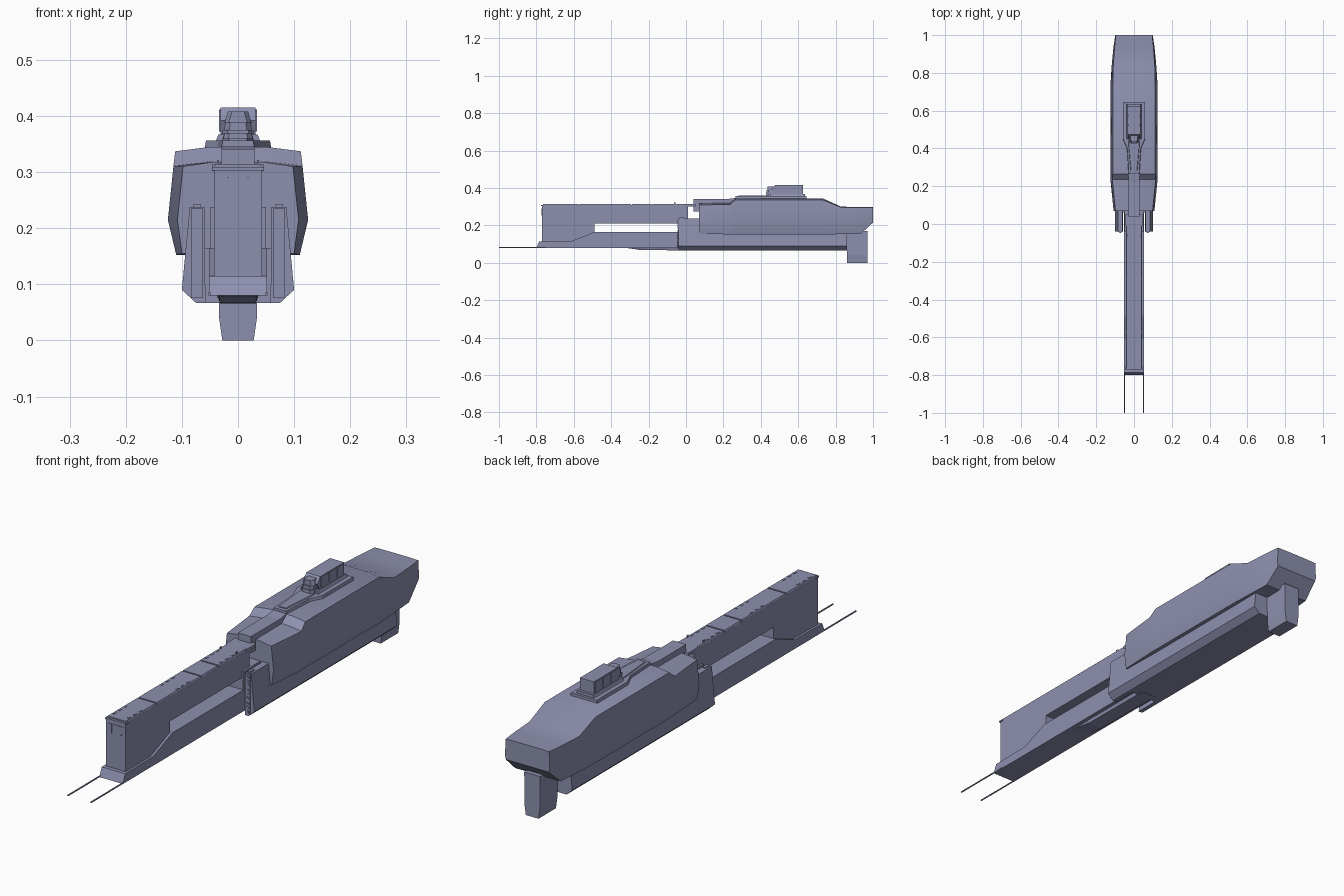
import bpy, bmesh, math

# Blue-grey paint for every part
paint = bpy.data.materials.new("hull_paint")
paint.diffuse_color = (0.27, 0.28, 0.43, 1)


def finish(name, bm):
    bmesh.ops.recalc_face_normals(bm, faces=bm.faces[:])
    me = bpy.data.meshes.new(name)
    bm.to_mesh(me)
    bm.free()
    me.materials.append(paint)
    ob = bpy.data.objects.new(name, me)
    bpy.context.collection.objects.link(ob)
    return ob


def loft(name, rings):
    """Join closed rings of equal point count and cap both ends."""
    bm = bmesh.new()
    vs = [[bm.verts.new(p) for p in r] for r in rings]
    n = len(rings[0])
    for a, b in zip(vs, vs[1:]):
        for i in range(n):
            j = (i + 1) % n
            bm.faces.new((a[i], a[j], b[j], b[i]))
    bm.faces.new(vs[0])
    bm.faces.new(vs[-1])
    return finish(name, bm)


def side_profile(name, pts, w):
    """Extrude a (y, z) outline across x from -w to w."""
    return loft(name, [[(x, y, z) for y, z in pts] for x in (-w, w)])


def plan(name, pts, z0, z1, shrink=0.0):
    """Extrude a half outline (x, y), mirrored over x, from z0 to z1."""
    full = pts + [(-x, y) for x, y in reversed(pts)]
    top = [(x - math.copysign(shrink, x), y, z1) for x, y in full]
    return loft(name, [[(x, y, z0) for x, y in full], top])


def box(name, x0, x1, y0, y1, z0, z1):
    return loft(name, [[(x0, y0, z), (x1, y0, z), (x1, y1, z), (x0, y1, z)] for z in (z0, z1)])


def cylinder(name, x, z, y0, y1, r, n=12):
    ang = [2 * math.pi * i / n for i in range(n)]
    return loft(name, [[(x + r * math.cos(a), y, z + r * math.sin(a)) for a in ang] for y in (y0, y1)])


# Upper hull shell: y, then (x, z) of bottom, waist, shoulder, roof
stations = [
    (0.07, 0.100, 0.155, 0.108, 0.215, 0.098, 0.310, 0.045, 0.318),
    (0.235, 0.110, 0.152, 0.125, 0.215, 0.115, 0.311, 0.050, 0.319),
    (0.265, 0.110, 0.152, 0.125, 0.215, 0.112, 0.337, 0.050, 0.345),
    (0.73, 0.110, 0.152, 0.125, 0.215, 0.112, 0.337, 0.050, 0.345),
    (0.83, 0.106, 0.153, 0.119, 0.215, 0.110, 0.297, 0.050, 0.300),
    (0.935, 0.100, 0.155, 0.109, 0.217, 0.103, 0.297, 0.048, 0.299),
    (1.00, 0.095, 0.215, 0.099, 0.230, 0.096, 0.297, 0.045, 0.298),
]
rings = []
for y, *c in stations:
    half = [(c[i], y, c[i + 1]) for i in range(0, 8, 2)]
    rings.append(half + [(-x, yy, z) for x, yy, z in reversed(half)])
hull = loft("upper_hull", rings)
hull.select_set(True)
bpy.context.view_layer.objects.active = hull
bpy.ops.object.shade_smooth_by_angle(angle=math.radians(30))
hull.select_set(False)

# Lower hull with chamfered bottom
sec = [(0.075, 0.067), (0.100, 0.090), (0.093, 0.165)]
sec += [(-x, z) for x, z in reversed(sec)]
loft("lower_hull", [[(x, y, z) for x, z in sec] for y in (0.06, 0.86)])

# Launcher pods flanking the bow beam
for s, side in ((1, "right"), (-1, "left")):
    pod = [(0.058, 0.067), (0.075, 0.067), (0.100, 0.090), (0.086, 0.238), (0.060, 0.238)]
    loft(f"launcher_pod_{side}", [[(s * x, y, z) for x, z in pod] for y in (-0.04, 0.085)])
    box(f"launcher_panel_{side}", s * 0.062, s * 0.084, -0.043, -0.03, 0.076, 0.235)
    box(f"launcher_cap_{side}", s * 0.067, s * 0.079, -0.035, -0.01, 0.236, 0.243)
    for g in range(3):
        for k in range(3):
            z = 0.085 + g * 0.053 + k * 0.0155
            cylinder(f"launch_tube_{side}_{g}_{k}", s * 0.073, z, -0.045, -0.04, 0.007)
            cylinder(f"tube_plug_{side}_{g}_{k}", s * 0.073, z, -0.0465, -0.044, 0.004, 8)

# Bow beam: lower rail, bow block, slotted upper rail and hull joint
side_profile("bow_lower_rail", [(-0.80, 0.080), (0.12, 0.080), (0.12, 0.165), (-0.49, 0.165),
                                (-0.61, 0.117), (-0.785, 0.115)], 0.052)
side_profile("bow_block", [(-0.77, 0.10), (-0.49, 0.10), (-0.49, 0.308), (-0.77, 0.308)], 0.043)
side_profile("bow_upper_rail", [(-0.49, 0.21), (0.01, 0.21), (0.01, 0.308), (-0.49, 0.308)], 0.043)
box("bow_joint", -0.05, 0.05, -0.04, 0.12, 0.15, 0.238)
box("bow_hinge", -0.045, 0.045, -0.01, 0.05, 0.302, 0.314)

# Deck plates with seams, plus paired hatches along the edges
seams = [-0.768, -0.573, -0.292, -0.182, 0.005]
for i, (a, b) in enumerate(zip(seams, seams[1:])):
    plan(f"deck_plate_{i}", [(0.043, a + 0.003), (0.043, b - 0.003)], 0.307, 0.314, 0.003)
for g, y0 in enumerate((-0.74, -0.44, -0.16)):
    for k in range(3):
        for s in (1, -1):
            box(f"deck_hatch_{g}_{k}_{s}", s * 0.029, s * 0.035, y0 + k * 0.035,
                y0 + k * 0.035 + 0.014, 0.312, 0.3155)
for s in (1, -1):
    box(f"deck_stud_{s}", s * 0.034, s * 0.037, -0.065, -0.055, 0.312, 0.322)

# Bow vent: frame with slats
vent = [(0.034, 0.29), (0.034, 0.268), (0.022, 0.253)]
vent += [(-x, z) for x, z in reversed(vent)]
loft("bow_vent", [[(x, y, z) for x, z in vent] for y in (-0.772, -0.765)])
for i, x in enumerate((-0.018, 0.018)):
    box(f"bow_vent_slat_{i}", x - 0.002, x + 0.002, -0.7735, -0.77, 0.256, 0.29)
box("bow_lip", -0.046, 0.046, -0.774, -0.755, 0.303, 0.309)

# Keel fairing under the beam
loft("keel", [[(-w, y, z), (w, y, z), (w + 0.006, y, 0.084), (-w - 0.006, y, 0.084)]
              for w, y, z in ((0.034, -0.32, 0.0795), (0.032, -0.24, 0.068), (0.032, 0.09, 0.066))])

# Antenna rods
for s in (1, -1):
    cylinder(f"antenna_{s}", s * 0.051, 0.083, -1.0, -0.75, 0.003, 6)

# Stern fin tapering to its foot
loft("stern_fin", [[(-w, 0.86, z), (w, 0.86, z), (w, 0.97, z), (-w, 0.97, z)]
                   for w, z in ((0.028, 0.0), (0.034, 0.042), (0.035, 0.17))])

# Roof spine, bridge platform and ramp
side_profile("roof_spine", [(0.04, 0.275), (0.26, 0.275), (0.30, 0.346), (0.26, 0.346),
                            (0.22, 0.341), (0.04, 0.341)], 0.029)
plan("bridge_platform", [(0.030, 0.265), (0.038, 0.40), (0.060, 0.45), (0.060, 0.645)], 0.34, 0.356, 0.003)
plan("bridge_ramp", [(0.018, 0.28), (0.030, 0.42), (0.030, 0.46)], 0.354, 0.360, 0.003)

# Bridge: base, sloped tower, side ribs, window band and visor
plan("bridge_base", [(0.040, 0.45), (0.040, 0.635)], 0.354, 0.367, 0.005)
side_profile("bridge_tower", [(0.47, 0.36), (0.625, 0.36), (0.625, 0.415), (0.475, 0.415),
                              (0.455, 0.392)], 0.031)
plan("bridge_nose", [(0.017, 0.43), (0.026, 0.442), (0.026, 0.48)], 0.358, 0.388, 0.003)
plan("bridge_visor", [(0.019, 0.427), (0.028, 0.441), (0.028, 0.47)], 0.369, 0.375)
plan("bridge_roof", [(0.017, 0.437), (0.024, 0.447), (0.024, 0.49)], 0.387, 0.408, 0.006)
for i, y in enumerate((0.48, 0.53, 0.58)):
    for s in (1, -1):
        box(f"bridge_side_panel_{i}_{s}", s * 0.03, s * 0.0335, y, y + 0.04, 0.372, 0.412)
